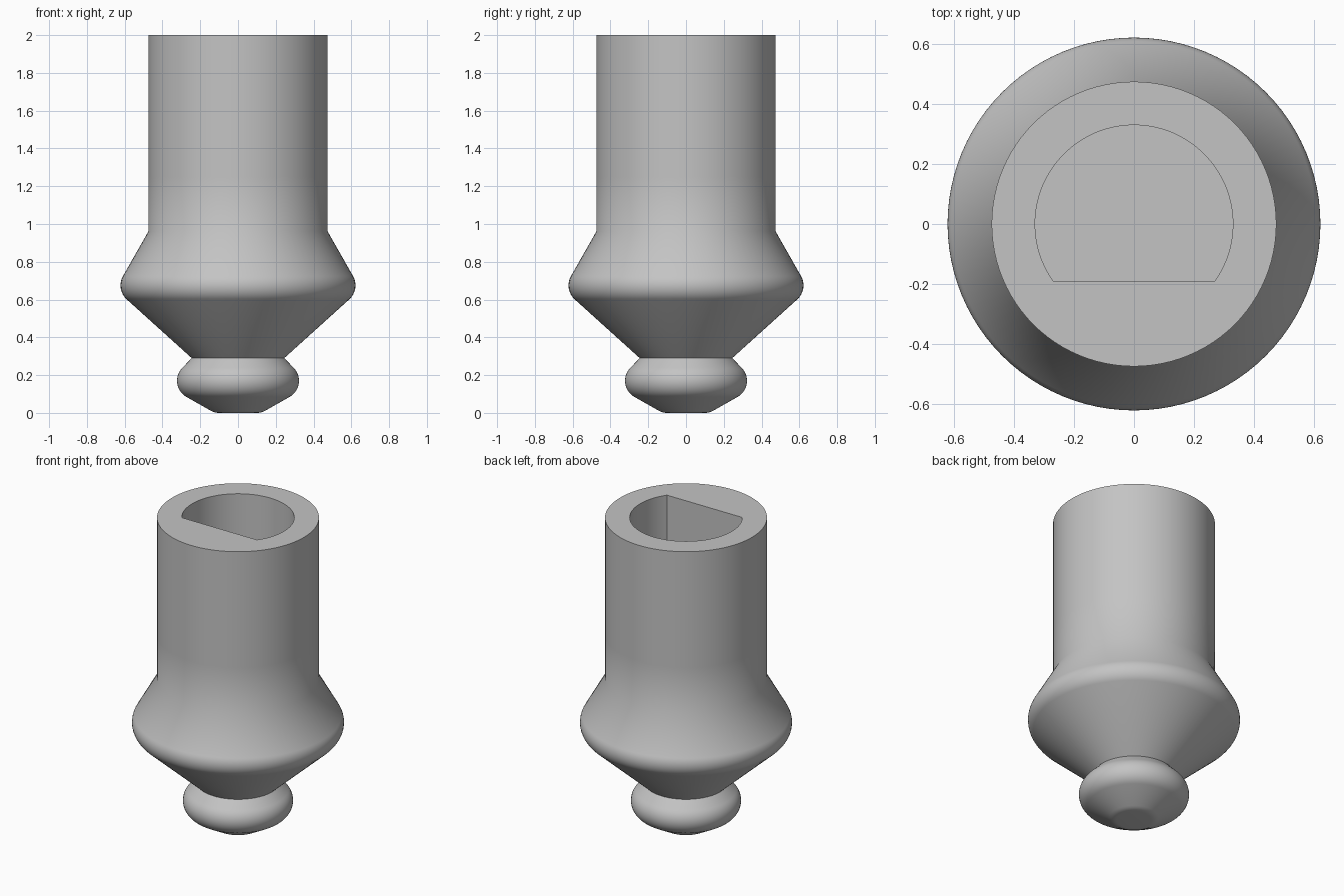
import bpy
import bmesh
from math import sin, cos, asin, pi, radians

old = bpy.data.objects.get("Cube")
if old:
    bpy.data.objects.remove(old, do_unlink=True)

SEGMENTS = 96

grey = bpy.data.materials.new("plain grey")
grey.use_nodes = True
colour = (0.55, 0.55, 0.55, 1)
grey.diffuse_color = colour
grey.node_tree.nodes["Principled BSDF"].inputs["Base Color"].default_value = colour


def arc(cx, cy, radius, start, end, steps):
    """Points on an arc, angles in degrees."""
    angles = [radians(start + (end - start) * i / steps) for i in range(steps + 1)]
    return [(cx + radius * cos(a), cy + radius * sin(a)) for a in angles]


def make_object(name, bm):
    bmesh.ops.recalc_face_normals(bm, faces=bm.faces)
    mesh = bpy.data.meshes.new(name)
    bm.to_mesh(mesh)
    bm.free()
    mesh.materials.append(grey)
    obj = bpy.data.objects.new(name, mesh)
    bpy.context.collection.objects.link(obj)
    return obj


def lathe(name, profile):
    """Turn a (radius, height) profile around z and cap both ends."""
    bm = bmesh.new()
    rings = []
    for r, z in profile:
        turns = [2 * pi * i / SEGMENTS for i in range(SEGMENTS)]
        rings.append([bm.verts.new((r * cos(a), r * sin(a), z)) for a in turns])
    for low, high in zip(rings, rings[1:]):
        for i in range(SEGMENTS):
            j = (i + 1) % SEGMENTS
            bm.faces.new((low[i], low[j], high[j], high[i]))
    bm.faces.new(rings[0][::-1])
    bm.faces.new(rings[-1])
    return make_object(name, bm)


def prism(name, outline, bottom, top):
    bm = bmesh.new()
    face = bm.faces.new([bm.verts.new((x, y, bottom)) for x, y in outline])
    raised = bmesh.ops.extrude_face_region(bm, geom=[face])["geom"]
    verts = [v for v in raised if isinstance(v, bmesh.types.BMVert)]
    bmesh.ops.translate(bm, verts=verts, vec=(0, 0, top - bottom))
    return make_object(name, bm)


# Turned body: rounded foot, neck, flared collar and straight tube
profile = arc(0.10, 0.09, 0.09, -90, -60, 4)
profile += arc(0.225, 0.17, 0.098, -60, 45, 14)
profile += [(0.245, 0.29)]
profile += arc(0.522, 0.675, 0.10, -46, 30, 12)
profile += [(0.475, 0.96), (0.475, 1.25), (0.475, 2)]
body = lathe("socket_body", profile)

# D-shaped socket sunk into the tube, flat side to the front
flat = asin(0.19 / 0.33) * 180 / pi
socket = prism("socket_cutter", arc(0, 0, 0.33, -flat, 180 + flat, 72), 1.0, 2.1)
cut = body.modifiers.new("socket", "BOOLEAN")
cut.operation = "DIFFERENCE"
cut.solver = "EXACT"
cut.object = socket

bpy.ops.object.select_all(action="DESELECT")
bpy.context.view_layer.objects.active = body
body.select_set(True)
bpy.ops.object.modifier_apply(modifier=cut.name)
bpy.data.objects.remove(socket, do_unlink=True)
bpy.ops.object.shade_smooth_by_angle(angle=radians(40))
